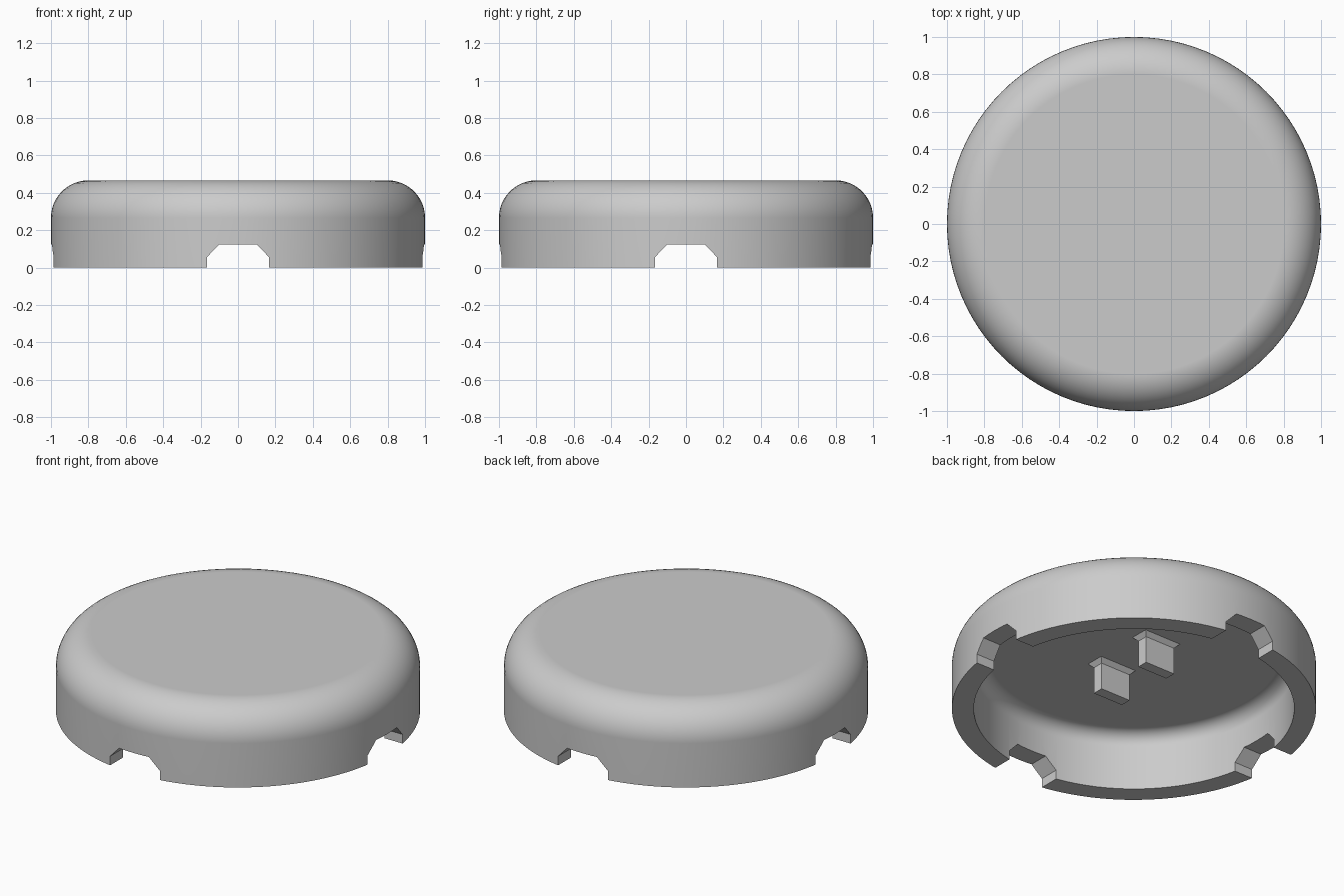
import bpy, bmesh, math
from mathutils import Matrix

if "Cube" in bpy.data.objects:
    bpy.data.objects.remove(bpy.data.objects["Cube"])

RADIUS, HEIGHT, FILLET, WALL = 1.0, 0.467, 0.2, 0.12
CEILING = HEIGHT - WALL

grey = bpy.data.materials.new("plain grey")
grey.use_nodes = True
COLOUR = (0.6, 0.6, 0.6, 1)
grey.diffuse_color = COLOUR
grey.node_tree.nodes["Principled BSDF"].inputs["Base Color"].default_value = COLOUR


def make_object(name, bm):
    bmesh.ops.recalc_face_normals(bm, faces=bm.faces)
    mesh = bpy.data.meshes.new(name)
    bm.to_mesh(mesh)
    bm.free()
    mesh.materials.append(grey)
    obj = bpy.data.objects.new(name, mesh)
    bpy.context.collection.objects.link(obj)
    return obj


def rounded_corner(radius, top, fillet, steps):
    """Quarter arc from the vertical wall to the flat top."""
    angles = [math.pi / 2 * i / steps for i in range(steps + 1)]
    return [(radius - fillet + fillet * math.cos(a),
             top - fillet + fillet * math.sin(a)) for a in angles]


def prism(bm, rings):
    """Stack of rectangular rings (half x, half y, z), capped at both ends."""
    loops = [[bm.verts.new((sx * hx, sy * hy, z))
              for sx, sy in ((-1, -1), (1, -1), (1, 1), (-1, 1))]
             for hx, hy, z in rings]
    bm.faces.new(loops[0])
    bm.faces.new(loops[-1])
    for low, high in zip(loops, loops[1:]):
        for i in range(4):
            j = (i + 1) % 4
            bm.faces.new((low[i], low[j], high[j], high[i]))


# Hollow cap: outer profile up and over, inner profile back down
outer = [(RADIUS, 0)] + rounded_corner(RADIUS, HEIGHT, FILLET, 12)
inner = [(RADIUS - WALL, 0)] + rounded_corner(RADIUS - WALL, CEILING, FILLET - WALL, 8)
SEGMENTS = 96
bm = bmesh.new()
rings = [[bm.verts.new((r * math.cos(math.tau * k / SEGMENTS),
                        r * math.sin(math.tau * k / SEGMENTS), z))
          for k in range(SEGMENTS)] for r, z in outer[::-1] + inner]
for a, b in zip(rings, rings[1:]):
    for k in range(SEGMENTS):
        n = (k + 1) % SEGMENTS
        bm.faces.new((a[k], a[n], b[n], b[k]))
bm.faces.new(rings[0])
bm.faces.new(rings[-1])
cap = make_object("cap_shell", bm)

# Four chamfered notches through the rim
bm = bmesh.new()
section = [(-0.167, -0.1), (0.167, -0.1), (0.167, 0.055),
           (0.1, 0.125), (-0.1, 0.125), (-0.167, 0.055)]
for quarter in range(4):
    face = bm.faces.new([bm.verts.new((x, -1.2, z)) for x, z in section])
    made = bmesh.ops.extrude_face_region(bm, geom=[face])["geom"]
    moved = [v for v in made if isinstance(v, bmesh.types.BMVert)]
    bmesh.ops.translate(bm, verts=moved, vec=(0, 0.6, 0))
    bmesh.ops.rotate(bm, verts=bm.verts, cent=(0, 0, 0),
                     matrix=Matrix.Rotation(math.pi / 2, 3, "Z"))
cutter = make_object("notch_cutter", bm)
cutter.hide_render = True
cutter.hide_viewport = True

cut = cap.modifiers.new("rim notches", "BOOLEAN")
cut.operation, cut.solver, cut.object = "DIFFERENCE", "EXACT", cutter
bpy.context.view_layer.objects.active = cap
cap.select_set(True)
bpy.ops.object.modifier_apply(modifier=cut.name)
bpy.data.objects.remove(cutter)
bpy.ops.object.shade_smooth_by_angle(angle=math.radians(30))
weighted = cap.modifiers.new("clean shading", "WEIGHTED_NORMAL")
weighted.keep_sharp = True

# Two pins under the ceiling, each with a flared root
for name, y in (("front_pin", -0.19), ("back_pin", 0.19)):
    bm = bmesh.new()
    prism(bm, [(0.1, 0.033, 0.16), (0.1, 0.033, CEILING - 0.025),
               (0.123, 0.056, CEILING), (0.123, 0.056, CEILING + 0.01)])
    pin = make_object(name, bm)
    pin.location.y = y
